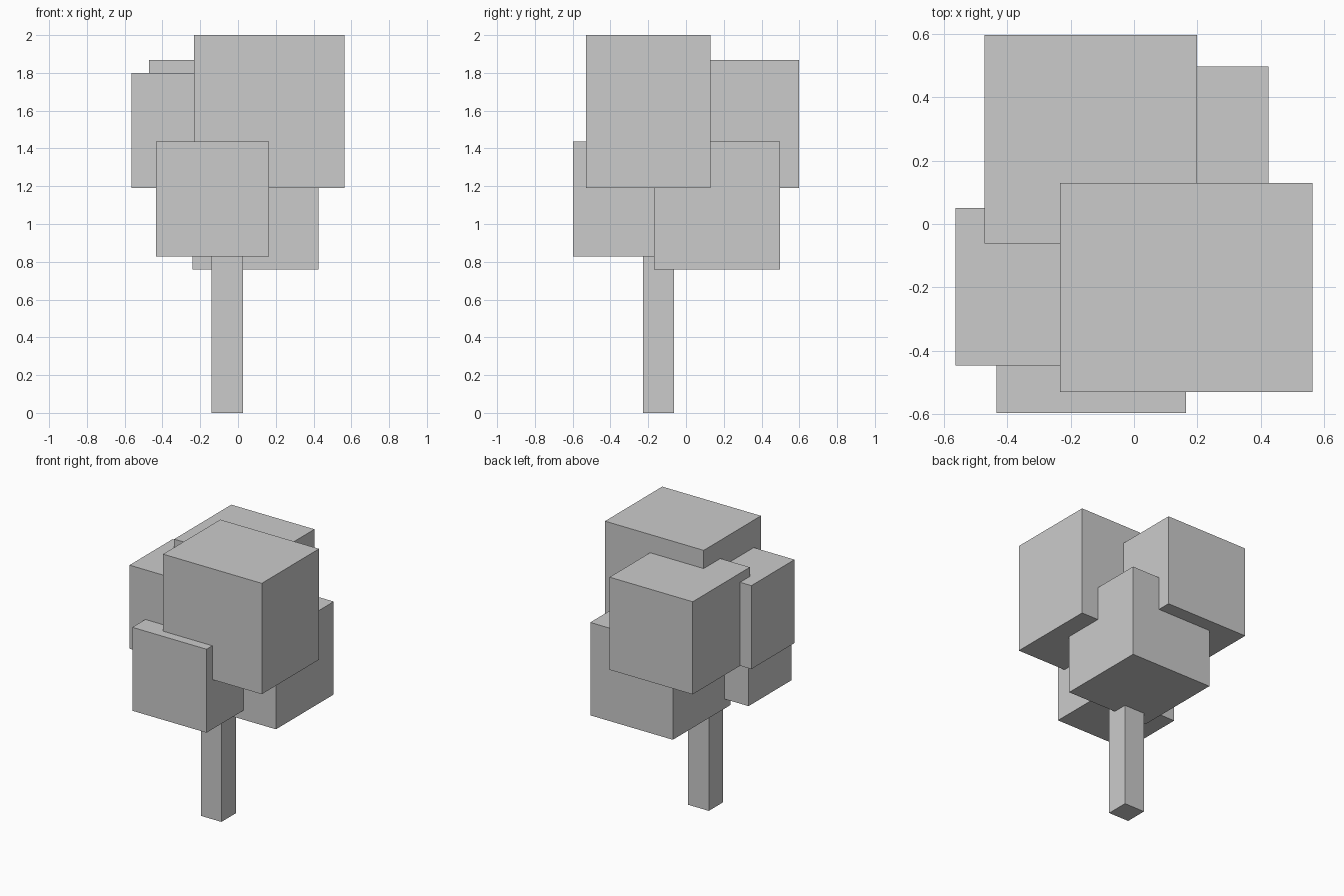
import bpy

if "Cube" in bpy.data.objects:
    bpy.data.objects.remove(bpy.data.objects["Cube"])


def box(name, lo, hi):
    """Axis-aligned box between two opposite corners."""
    bpy.ops.mesh.primitive_cube_add(
        size=1, location=[(a + b) / 2 for a, b in zip(lo, hi)])
    ob = bpy.context.object
    ob.name = name
    ob.scale = [b - a for a, b in zip(lo, hi)]
    bpy.ops.object.transform_apply(location=False, rotation=False, scale=True)
    return ob


# Trunk, running up into the foliage
box("trunk", (-0.14, -0.228, 0), (0.026, -0.063, 1.2))

# Lower foliage blocks
box("foliage_lower_front", (-0.435, -0.597, 0.829), (0.164, -0.10, 1.438))
box("foliage_lower_back", (-0.242, -0.169, 0.76), (0.425, 0.497, 1.438))

# Upper foliage blocks
box("foliage_upper_left", (-0.563, -0.447, 1.191), (0.035, 0.05, 1.80))
box("foliage_upper_back", (-0.472, -0.062, 1.191), (0.199, 0.597, 1.867))
box("foliage_crown", (-0.234, -0.53, 1.191), (0.563, 0.13, 2.0))
